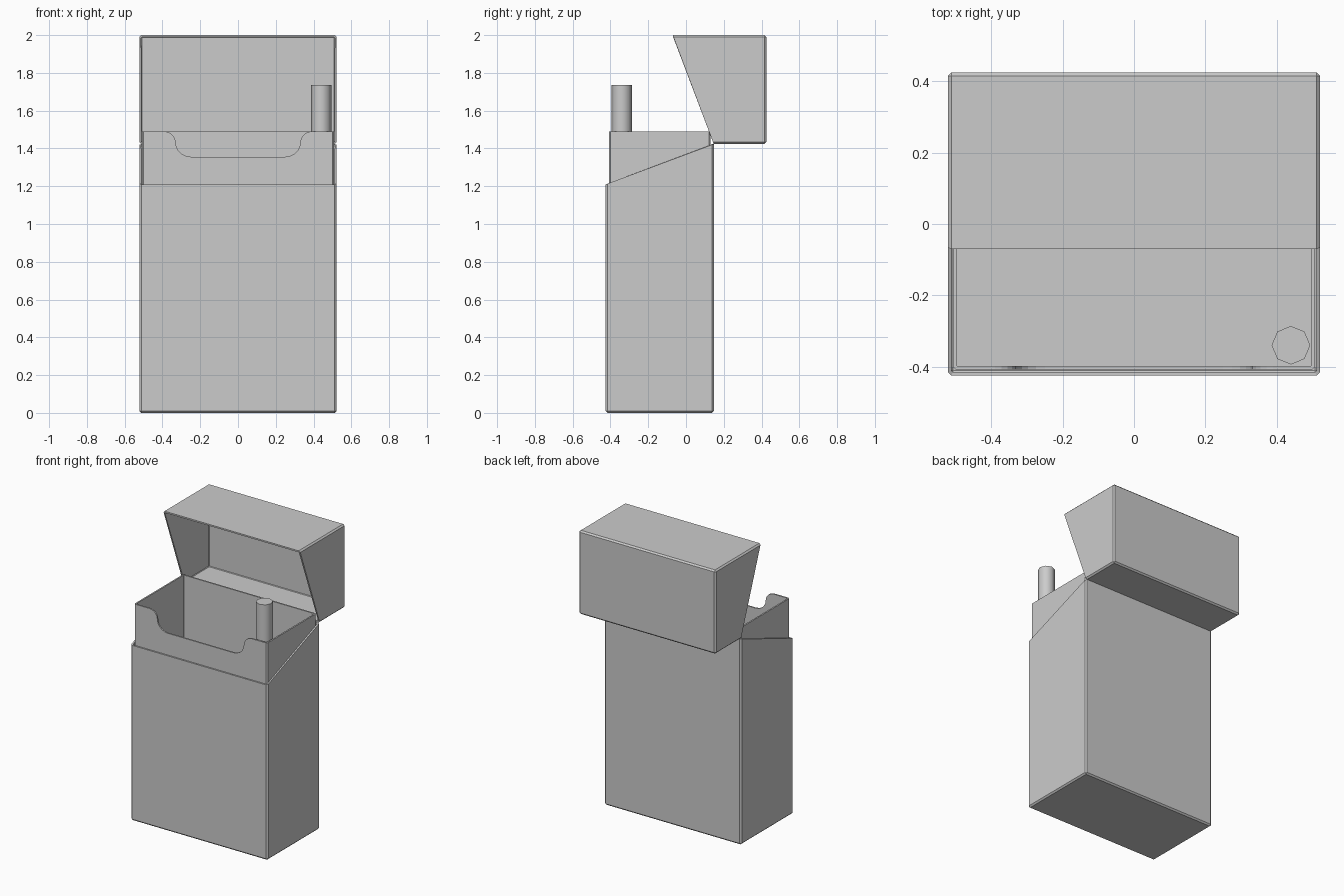
import bpy, bmesh, math

if "Cube" in bpy.data.objects:
    bpy.data.objects.remove(bpy.data.objects["Cube"])


def finish(name, bm, thickness):
    bmesh.ops.recalc_face_normals(bm, faces=bm.faces[:])
    mesh = bpy.data.meshes.new(name)
    bm.to_mesh(mesh)
    bm.free()
    obj = bpy.data.objects.new(name, mesh)
    bpy.context.collection.objects.link(obj)
    mod = obj.modifiers.new("card", 'SOLIDIFY')
    mod.thickness = thickness
    mod.offset = -1
    mod.use_even_offset = True
    return obj


def open_box(name, profile, half_width, bevel=0.01):
    """Extrude a (y, z) profile along x; the side closing the profile stays open."""
    bm = bmesh.new()
    left = [bm.verts.new((-half_width, y, z)) for y, z in profile]
    right = [bm.verts.new((half_width, y, z)) for y, z in profile]
    bm.faces.new(left)
    bm.faces.new(right[::-1])
    for i in range(len(profile) - 1):
        bm.faces.new((left[i], right[i], right[i + 1], left[i + 1]))
    bmesh.ops.recalc_face_normals(bm, faces=bm.faces[:])
    edges = [e for e in bm.edges if not e.is_boundary]
    bmesh.ops.bevel(bm, geom=edges, offset=bevel, segments=1,
                    affect='EDGES', profile=0.5)
    return finish(name, bm, 0.01)


# Outer carton with slanted mouth
open_box("carton_body", [(-0.425, 1.21), (-0.425, 0), (0.147, 0), (0.147, 1.423)], 0.522)

# Lid, swung back, open towards the front
open_box("flip_lid", [(0.147, 1.423), (0.425, 1.423), (0.425, 2.0), (-0.07, 2.0)], 0.522)

# Inner sleeve with a rounded notch in its front
W, Y0, Y1, Z0, Z1 = 0.508, -0.408, 0.13, 0.02, 1.49
half = []
for i in range(6):
    a = math.radians(18 * i)
    half.append((0.39 - 0.06 * math.sin(a), 1.43 + 0.06 * math.cos(a)))
for i in range(6):
    a = math.radians(18 * i)
    half.append((0.25 + 0.08 * math.cos(a), 1.43 - 0.074 * math.sin(a)))
notch = half + [(-x, z) for x, z in reversed(half)]

bm = bmesh.new()
low = [bm.verts.new((x, y, Z0)) for x, y in ((-W, Y0), (W, Y0), (W, Y1), (-W, Y1))]
top = [bm.verts.new((x, y, Z1)) for x, y in ((-W, Y0), (W, Y0), (W, Y1), (-W, Y1))]
rim = [bm.verts.new((x, Y0, z)) for x, z in notch]
bm.faces.new([low[0], low[1], top[1]] + rim + [top[0]])
for i in (1, 2, 3):
    j = (i + 1) % 4
    bm.faces.new((low[i], low[j], top[j], top[i]))
bmesh.ops.remove_doubles(bm, verts=bm.verts[:], dist=0.0005)
bmesh.ops.bevel(bm, geom=[e for e in bm.edges if not e.is_boundary],
                offset=0.008, segments=1, affect='EDGES', profile=0.5)
finish("inner_sleeve", bm, 0.01)

# Single stick poking out of the front right corner
bpy.ops.mesh.primitive_cylinder_add(vertices=8, radius=0.054, depth=1.6,
                                    location=(0.44, -0.34, 0.935))
stick = bpy.context.object
stick.name = "paper_stick"
bpy.ops.object.shade_smooth_by_angle(angle=math.radians(50))
